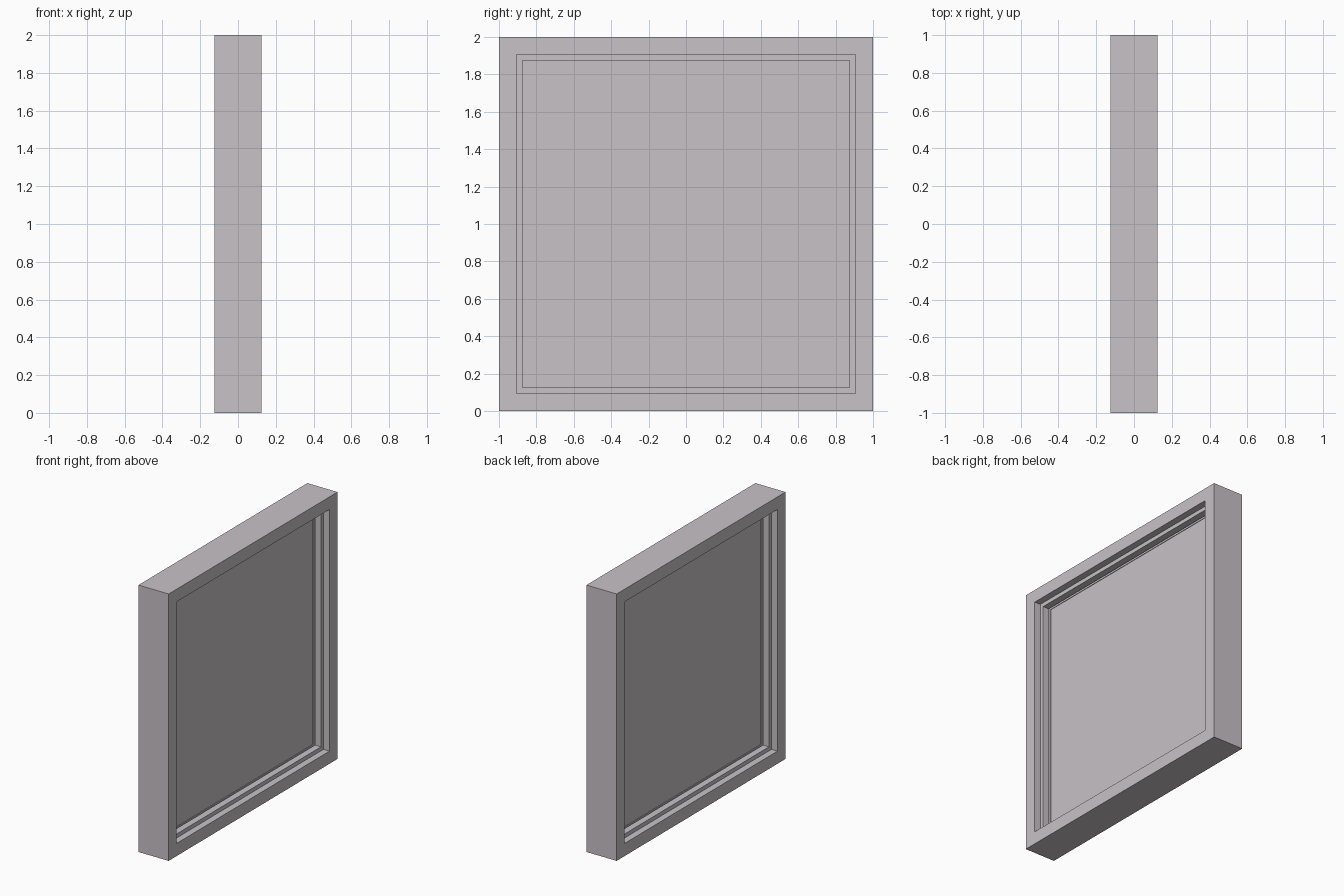
import bpy, bmesh

cube = bpy.data.objects.get("Cube")
if cube:
    bpy.data.objects.remove(cube, do_unlink=True)

# One pale mauve grey for everything
COLOUR = (0.58, 0.54, 0.565, 1)
mat = bpy.data.materials.new("pale_mauve_grey")
mat.use_nodes = True
mat.diffuse_color = COLOUR
mat.node_tree.nodes["Principled BSDF"].inputs["Base Color"].default_value = COLOUR

OUTER, OPENING, BEAD = 1.0, 0.905, 0.875
HALF_DEPTH = 0.125


def finish(name, bm):
    bmesh.ops.recalc_face_normals(bm, faces=bm.faces)
    mesh = bpy.data.meshes.new(name)
    bm.to_mesh(mesh)
    bm.free()
    mesh.materials.append(mat)
    obj = bpy.data.objects.new(name, mesh)
    obj.location.z = OUTER
    bpy.context.collection.objects.link(obj)
    return obj


def square_ring(name, profile):
    """Sweep a closed (depth, half size) profile around a square."""
    bm = bmesh.new()
    corners = [(-1, -1), (1, -1), (1, 1), (-1, 1)]
    loops = [[bm.verts.new((x, sy * r, sz * r)) for x, r in profile]
             for sy, sz in corners]
    n = len(profile)
    for c in range(4):
        a, b = loops[c], loops[(c + 1) % 4]
        for i in range(n):
            j = (i + 1) % n
            bm.faces.new((a[i], a[j], b[j], b[i]))
    return finish(name, bm)


# Frame: outer wall, a glazing bead on each side, and a central rib
half = [(HALF_DEPTH, OPENING), (0.075, OPENING), (0.075, BEAD), (0.025, BEAD),
        (0.025, OPENING), (0.01, OPENING), (0.01, BEAD)]
inner = half + [(-x, r) for x, r in reversed(half)]
square_ring("window_frame", [(-HALF_DEPTH, OUTER), (HALF_DEPTH, OUTER)] + inner)

# Pane held by the central rib
bm = bmesh.new()
bmesh.ops.create_cube(bm, size=2)
bmesh.ops.scale(bm, vec=(0.006, BEAD, BEAD), verts=bm.verts)
finish("window_pane", bm)
